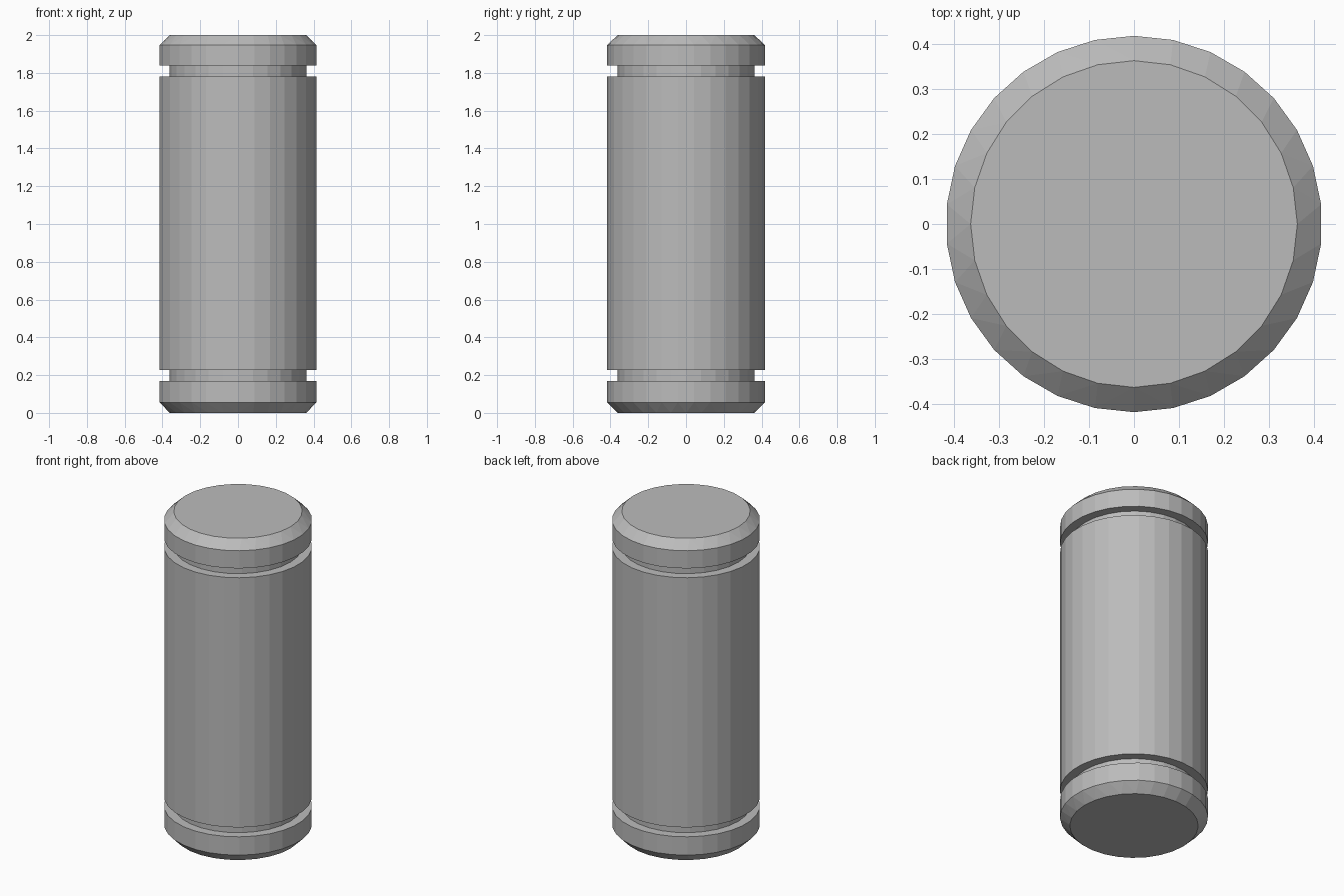
import bpy
import bmesh
from math import cos, sin, tau

old = bpy.data.objects.get("Cube")
if old:
    bpy.data.objects.remove(old, do_unlink=True)

# Plain steel
steel = bpy.data.materials.new("steel_grey")
steel.use_nodes = True
GREY = (0.5, 0.5, 0.5, 1.0)
steel.diffuse_color = GREY
steel.node_tree.nodes["Principled BSDF"].inputs["Base Color"].default_value = GREY

OUTER = (0.417, 30)   # radius, sides of the body
INNER = (0.362, 28)   # radius, sides of the end faces and grooves

# Rings from bottom to top: end face, chamfer, groove, body, groove, chamfer, end face
PROFILE = [
    (INNER, 0.0), (OUTER, 0.056),
    (OUTER, 0.17), (INNER, 0.17), (INNER, 0.228), (OUTER, 0.228),
    (OUTER, 1.78), (INNER, 1.78), (INNER, 1.838), (OUTER, 1.838),
    (OUTER, 1.948), (INNER, 2.0),
]


def add_ring(bm, size, z):
    """Closed loop of edges with a corner on the +y axis."""
    radius, sides = size
    verts = [bm.verts.new((radius * sin(tau * i / sides),
                           radius * cos(tau * i / sides), z))
             for i in range(sides)]
    return verts, [bm.edges.new((verts[i - 1], verts[i])) for i in range(sides)]


# Grooved pin as one closed turned solid
bm = bmesh.new()
rings = [add_ring(bm, size, z) for size, z in PROFILE]
for (_, lower), (_, upper) in zip(rings, rings[1:]):
    bmesh.ops.bridge_loops(bm, edges=lower + upper)
for verts, _ in (rings[0], rings[-1]):
    bm.faces.new(verts)
bmesh.ops.recalc_face_normals(bm, faces=bm.faces[:])

mesh = bpy.data.meshes.new("grooved_pin")
bm.to_mesh(mesh)
bm.free()
mesh.materials.append(steel)
pin = bpy.data.objects.new("grooved_pin", mesh)
bpy.context.collection.objects.link(pin)
